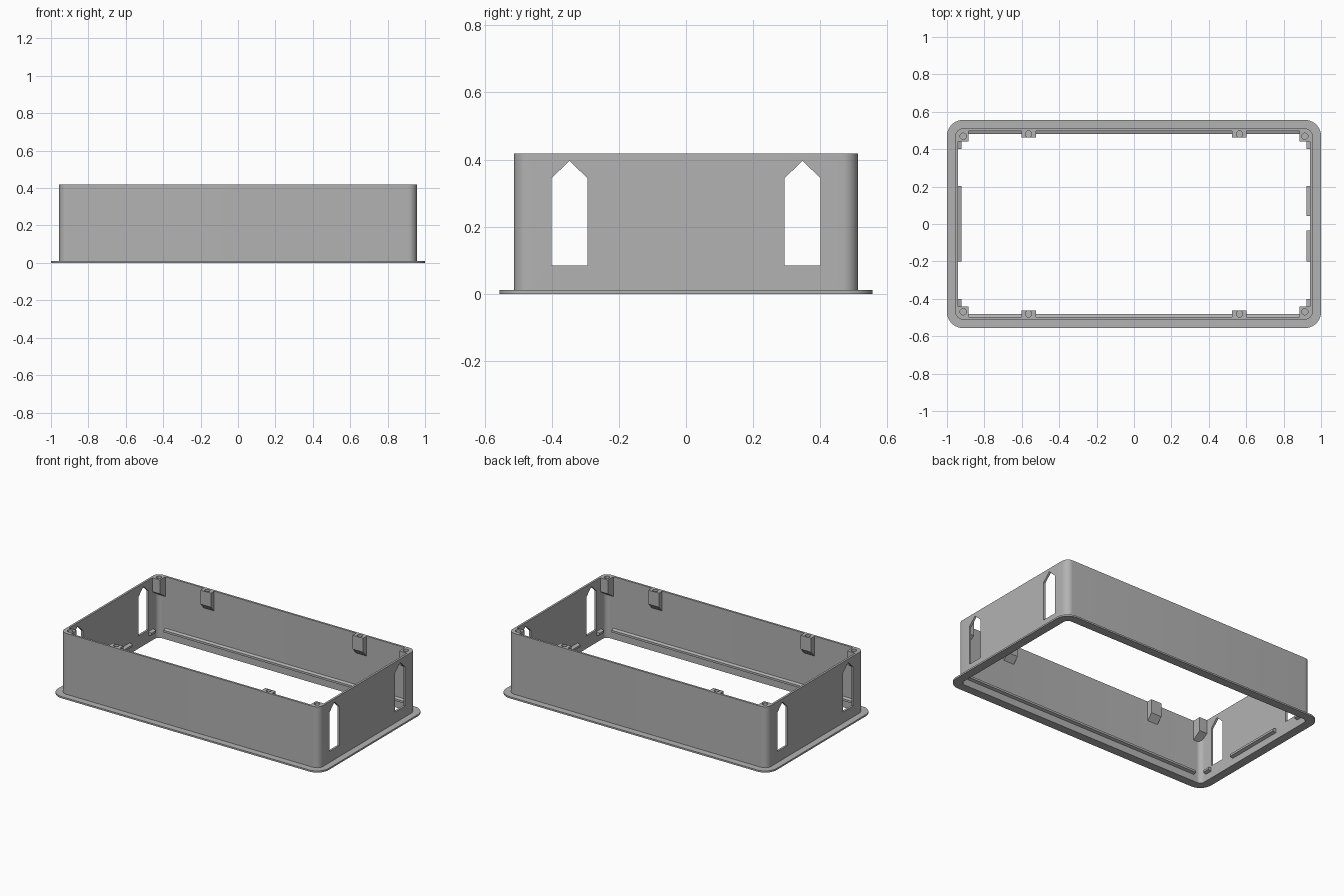
import bpy, bmesh, math

if "Cube" in bpy.data.objects:
    bpy.data.objects.remove(bpy.data.objects["Cube"])

grey = bpy.data.materials.new("plain grey")
grey.use_nodes = True
colour = (0.45, 0.45, 0.45, 1)
grey.diffuse_color = colour
grey.node_tree.nodes["Principled BSDF"].inputs["Base Color"].default_value = colour

HEIGHT = 0.418
WALL_X, WALL_Y, RADIUS = 0.956, 0.512, 0.045
INNER_X, INNER_Y = 0.942, 0.498
LIP = 0.011


def finish(name, bm):
    bmesh.ops.recalc_face_normals(bm, faces=bm.faces)
    mesh = bpy.data.meshes.new(name)
    bm.to_mesh(mesh)
    bm.free()
    mesh.materials.append(grey)
    obj = bpy.data.objects.new(name, mesh)
    bpy.context.collection.objects.link(obj)
    return obj


def rounded_rect(hx, hy, r, steps=10):
    pts = []
    for i, (sx, sy) in enumerate([(1, 1), (-1, 1), (-1, -1), (1, -1)]):
        for k in range(steps + 1):
            a = math.pi / 2 * (i + k / steps)
            pts.append((sx * (hx - r) + r * math.cos(a), sy * (hy - r) + r * math.sin(a)))
    return pts


def ring(name, outer, inner, z0, z1):
    """Hollow frame between two matching outlines."""
    bm = bmesh.new()
    loops = [[bm.verts.new((x, y, z)) for x, y in pts]
             for pts, z in ((outer, z0), (outer, z1), (inner, z1), (inner, z0))]
    n = len(outer)
    for a, b in zip(loops, loops[1:] + loops[:1]):
        for i in range(n):
            j = (i + 1) % n
            bm.faces.new((a[i], a[j], b[j], b[i]))
    return finish(name, bm)


def prism(name, profile, axis, start, end):
    """Extrude a profile (across, z) along X or Y."""
    bm = bmesh.new()
    place = (lambda t, u, z: (t, u, z)) if axis == "X" else (lambda t, u, z: (u, t, z))
    a, b = [[bm.verts.new(place(t, u, z)) for u, z in profile] for t in (start, end)]
    bm.faces.new(a)
    bm.faces.new(b)
    for i in range(len(a)):
        j = (i + 1) % len(a)
        bm.faces.new((a[i], a[j], b[j], b[i]))
    return finish(name, bm)


def cut(target, cutter):
    cutter.hide_render = True
    cutter.hide_viewport = True
    cutter.display_type = "WIRE"
    mod = target.modifiers.new("cut", "BOOLEAN")
    mod.operation = "DIFFERENCE"
    mod.solver = "EXACT"
    mod.object = cutter


def smooth(obj):
    bpy.ops.object.select_all(action="DESELECT")
    obj.select_set(True)
    bpy.context.view_layer.objects.active = obj
    bpy.ops.object.shade_smooth_by_angle(angle=math.radians(30))


# Wall and bottom flange
inner = rounded_rect(INNER_X, INNER_Y, RADIUS - 0.014)
wall = ring("wall", rounded_rect(WALL_X, WALL_Y, RADIUS), inner, LIP, HEIGHT)
flange = ring("flange", rounded_rect(1, 0.556, 0.085), inner, 0, LIP)
smooth(wall)
smooth(flange)

# Pointed windows through both end walls
for side, s in (("back", 1), ("front", -1)):
    outline = [(s * y, z) for y, z in
               ((0.294, 0.084), (0.4, 0.084), (0.4, 0.345), (0.347, 0.396), (0.294, 0.345))]
    cut(wall, prism("window_cutter_" + side, outline, "X", -1.1, 1.1))


# Screw bosses with sloped undersides and blind holes
def boss(name, x0, x1, depth_y, sy, hole_x, hole_y):
    back = INNER_Y + 0.0005
    profile = [(sy * back, HEIGHT), (sy * depth_y, HEIGHT),
               (sy * depth_y, 0.325), (sy * back, 0.285)]
    obj = prism(name, profile, "X", x0, x1)
    bm = bmesh.new()
    bmesh.ops.create_cone(bm, cap_ends=True, segments=24, radius1=0.017, radius2=0.017, depth=0.14)
    bmesh.ops.translate(bm, verts=bm.verts, vec=(hole_x, sy * hole_y, HEIGHT))
    cut(obj, finish(name + "_hole_cutter", bm))
    smooth(obj)


for end, sx in (("left", 1), ("right", -1)):
    for side, sy in (("back", 1), ("front", -1)):
        tag = side + "_" + end
        boss("corner_boss_" + tag, sx * 0.885, sx * 0.9425, 0.44, sy, sx * 0.913, 0.469)
        boss("side_boss_" + tag, sx * 0.525, sx * 0.602, 0.462, sy, sx * 0.564, 0.481)


# Snap ribs low on the inside
def rib_profile(s, base, reach):
    return [(s * (base + 0.003), 0.045), (s * (base - reach), 0.053),
            (s * (base - reach), 0.067), (s * (base + 0.003), 0.075)]


for side, s in (("back", 1), ("front", -1)):
    prism("long_rib_" + side, rib_profile(s, INNER_Y, 0.018), "X", -0.887, 0.887)
    for end, sx in (("left", 1), ("right", -1)):
        prism("short_rib_" + side + "_" + end, rib_profile(sx, INNER_X, 0.021), "Y", s * 0.402, s * 0.45)
prism("end_rib_right", rib_profile(-1, INNER_X, 0.021), "Y", -0.2, 0.203)
prism("end_rib_left_back", rib_profile(1, INNER_X, 0.021), "Y", 0.042, 0.203)
prism("end_rib_left_front", rib_profile(1, INNER_X, 0.021), "Y", -0.2, -0.036)
